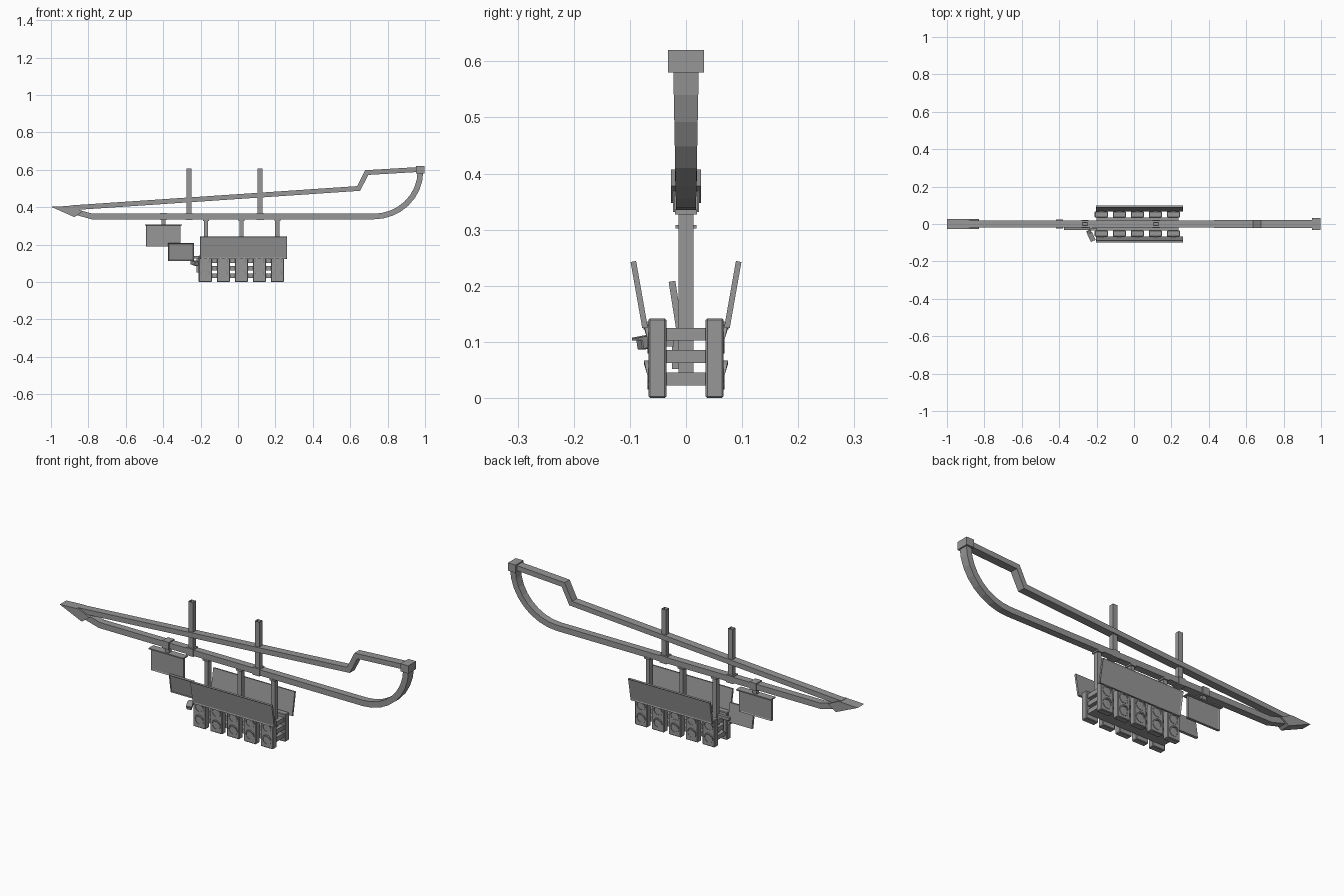
import bpy, bmesh, math
from mathutils import Vector, Matrix

cube = bpy.data.objects.get("Cube")
if cube:
    bpy.data.objects.remove(cube)

grey = bpy.data.materials.new("plain_grey")
grey.use_nodes = True
GREY = (0.31, 0.31, 0.31, 1)
grey.diffuse_color = GREY
grey.node_tree.nodes["Principled BSDF"].inputs["Base Color"].default_value = GREY


def finish(name, bm, matrix=None):
    bmesh.ops.recalc_face_normals(bm, faces=bm.faces)
    mesh = bpy.data.meshes.new(name)
    bm.to_mesh(mesh)
    bm.free()
    mesh.materials.append(grey)
    obj = bpy.data.objects.new(name, mesh)
    bpy.context.collection.objects.link(obj)
    if matrix:
        obj.matrix_world = matrix
    return obj


def box_mesh(lo, hi):
    bm = bmesh.new()
    lo, hi = Vector(lo), Vector(hi)
    size = hi - lo
    bmesh.ops.create_cube(bm, size=1, matrix=Matrix.Translation((lo + hi) / 2) @ Matrix.Diagonal((*size, 1)))
    return bm


def box(name, lo, hi, matrix=None, bevel=0):
    bm = box_mesh(lo, hi)
    if bevel:
        bmesh.ops.bevel(bm, geom=bm.edges[:], offset=bevel, segments=1, affect='EDGES')
    return finish(name, bm, matrix)


def face_towards(bm, axis):
    bm.normal_update()
    return max(bm.faces, key=lambda f: f.normal.dot(axis))


def recess(bm, axis, border, depth):
    """Inset the face that looks along axis and push it in."""
    face = face_towards(bm, Vector(axis))
    bmesh.ops.inset_region(bm, faces=[face], thickness=border)
    bmesh.ops.translate(bm, verts=face.verts, vec=Vector(axis) * -depth)


def sweep(name, path, half_t, widths):
    """Rectangular beam along an x-z path with mitred corners."""
    bm = bmesh.new()
    pts = [Vector(p) for p in path]
    rings = []
    for i, p in enumerate(pts):
        a = (p - pts[i - 1]).normalized() if i else None
        b = (pts[i + 1] - p).normalized() if i < len(pts) - 1 else None
        a, b = a or b, b or a
        t = (a + b).normalized()
        n = Vector((-t.y, t.x)) * half_t / max(t.dot(a), 0.4)
        w = widths[0] + (widths[1] - widths[0]) * max(0, p.y - 0.36) / 0.24
        rings.append([bm.verts.new((p.x + s * n.x, y * w, p.y + s * n.y))
                      for s, y in ((-1, -1), (-1, 1), (1, 1), (1, -1))])
    for r, q in zip(rings, rings[1:]):
        for k in range(4):
            bm.faces.new((r[k], r[k - 1], q[k - 1], q[k]))
    bm.faces.new(rings[0])
    bm.faces.new(rings[-1])
    return finish(name, bm)


def extrude_y(name, profile, half):
    bm = bmesh.new()
    face = bm.faces.new([bm.verts.new((x, -half, z)) for x, z in profile])
    new = bmesh.ops.extrude_face_region(bm, geom=[face])["geom"]
    verts = [v for v in new if isinstance(v, bmesh.types.BMVert)]
    bmesh.ops.translate(bm, verts=verts, vec=(0, 2 * half, 0))
    return finish(name, bm)


# Main arm: lower rail with curved end, stepped upper rail, pointed tip, end cap
bend = [(0.725 + 0.25 * math.sin(a), 0.59 - 0.24 * math.cos(a))
        for a in [math.radians(11.25 * i) for i in range(9)]]
sweep("lower_rail", [(-0.87, 0.375), (-0.78, 0.35)] + bend, 0.015, (0.018, 0.023))
sweep("upper_rail", [(-0.9, 0.396), (0.645, 0.5), (0.688, 0.585), (0.96, 0.601)], 0.013, (0.019, 0.021))
extrude_y("pointed_tip", [(-1, 0.402), (-0.89, 0.407), (-0.83, 0.378), (-0.875, 0.347)], 0.027)
box("end_cap", (0.952, -0.032, 0.58), (0.996, 0.032, 0.62))

# Hollow uprights with their clamps
for i, x in enumerate((-0.262, 0.118)):
    bm = box_mesh((x - 0.013, -0.012, 0.335), (x + 0.013, 0.012, 0.607))
    recess(bm, (0, 0, 1), 0.004, 0.1)
    finish(f"upright_{i}", bm)
    box(f"upright_clamp_{i}", (x - 0.02, -0.021, 0.331), (x + 0.02, 0.021, 0.369))

# Hangers carrying the lamp bank
for i, x in enumerate((-0.172, 0.018, 0.21)):
    box(f"hanger_{i}", (x - 0.011, -0.013, 0.045), (x + 0.011, 0.013, 0.34))
    box(f"hanger_foot_{i}", (x - 0.016, -0.02, 0.327), (x + 0.016, 0.02, 0.336))

# Lamp bank: three shelves with housings on both faces
for i, z in enumerate((0.022, 0.062, 0.102)):
    box(f"shelf_{i}", (-0.2, -0.036, z), (0.238, 0.036, z + 0.023))


def lamp(name, x, side, z):
    """Open ring around a lens, with the hood longer over the top."""
    bm = bmesh.new()
    n = 16
    loops = []
    for radius, out in ((0.026, 0), (0.026, 1), (0.02, 1), (0.02, 0), (0.012, 0.3)):
        loop = []
        for k in range(n):
            a = 2 * math.pi * k / n
            depth = 0.003 + 0.006 * max(0, math.sin(a)) if out == 1 else 0.004 * out
            loop.append(bm.verts.new((x + radius * math.cos(a), side * (0.066 + depth),
                                      z + radius * math.sin(a))))
        loops.append(loop)
    for a, b in zip(loops, loops[1:]):
        for k in range(n):
            bm.faces.new((a[k], a[k - 1], b[k - 1], b[k]))
    bm.faces.new(loops[-1])
    bm.faces.new(loops[0])
    finish(name, bm)


for side, label in ((-1, "front"), (1, "back")):
    for i in range(5):
        x = -0.175 + 0.0965 * i
        y0, y1 = sorted((side * 0.035, side * 0.067))
        box(f"{label}_housing_{i}", (x - 0.035, y0, 0), (x + 0.035, y1, 0.142), bevel=0.003)
        for j, z in enumerate((0.041, 0.105)):
            lamp(f"{label}_lamp_{i}_{j}", x, side, z)
        box(f"{label}_board_bracket_{i}", (x - 0.008, min(side * 0.06, side * 0.076), 0.122),
            (x + 0.008, max(side * 0.06, side * 0.076), 0.136))
    # Leaning board with a raised border
    bm = box_mesh((-0.204, -0.005, 0), (0.262, 0.005, 0.12))
    recess(bm, (0, side, 0), 0.008, 0.003)
    tilt = Matrix.Translation((0, side * 0.073, 0.125)) @ Matrix.Rotation(-side * math.radians(10), 4, 'X')
    finish(f"{label}_board", bm, tilt)

# Hanging sign with top lip, stem and clamp
bm = box_mesh((-0.492, -0.006, 0.19), (-0.308, 0.006, 0.305))
recess(bm, (0, -1, 0), 0.007, 0.003)
recess(bm, (0, 1, 0), 0.007, 0.003)
finish("hanging_sign", bm)
box("sign_lip", (-0.498, -0.019, 0.302), (-0.3, 0.019, 0.308))
box("sign_stem", (-0.41, -0.01, 0.305), (-0.388, 0.01, 0.34))
box("sign_clamp", (-0.417, -0.023, 0.331), (-0.38, 0.023, 0.37))

# Smaller leaning sign beside the lamp bank
bm = box_mesh((-0.374, -0.006, 0), (-0.236, 0.006, 0.096))
recess(bm, (0, -1, 0), 0.006, 0.003)
finish("small_sign", bm, Matrix.Translation((0, -0.01, 0.113)) @ Matrix.Rotation(math.radians(9), 4, 'X'))
box("small_sign_arm", (-0.25, -0.012, 0.125), (-0.165, 0.004, 0.14))

# Little camera on a bracket
aim = Matrix.Translation((-0.232, -0.06, 0.1)) @ Matrix.Rotation(math.radians(25), 4, 'Z') \
    @ Matrix.Rotation(math.radians(10), 4, 'X')
box("camera_body", (-0.012, -0.026, -0.01), (0.012, 0.028, 0.01), aim, 0.002)
box("camera_hood", (-0.014, -0.032, 0.008), (0.014, 0.015, 0.013), aim)
box("camera_arm", (-0.235, -0.036, 0.092), (-0.2, -0.022, 0.106))
box("camera_post", (-0.222, -0.025, 0.052), (-0.206, -0.011, 0.125))
